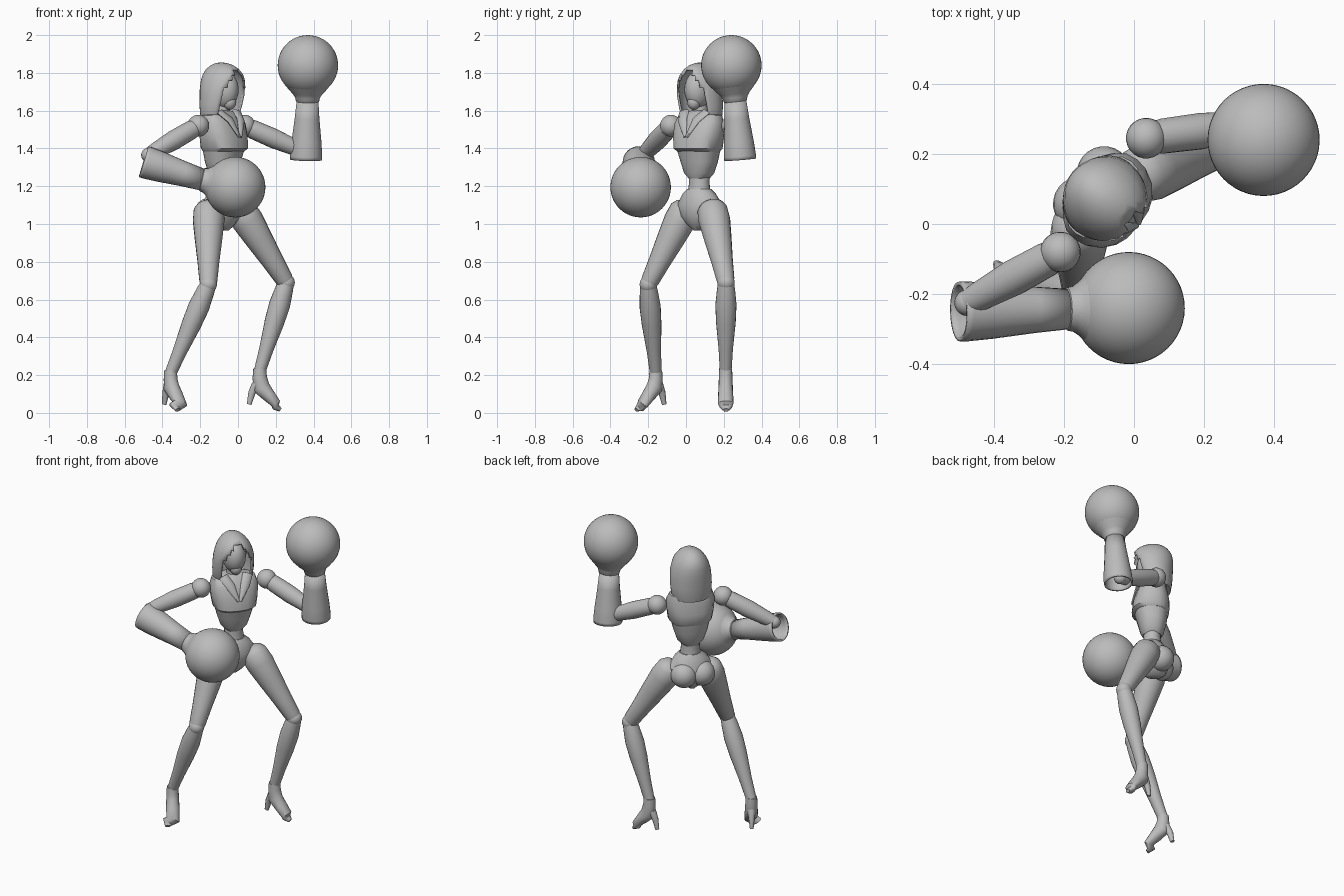
import bpy, bmesh, math
from mathutils import Vector

if "Cube" in bpy.data.objects:
    bpy.data.objects.remove(bpy.data.objects["Cube"])

grey = bpy.data.materials.new("plain grey")
grey.use_nodes = True
grey.diffuse_color = (0.5, 0.5, 0.5, 1)
grey.node_tree.nodes["Principled BSDF"].inputs["Base Color"].default_value = grey.diffuse_color

# The body is turned towards its left: unit vectors along its own axes
YAW = math.radians(52)
LEFT = Vector((math.cos(YAW), math.sin(YAW), 0))
BACK = Vector((-math.sin(YAW), math.cos(YAW), 0))
CENTRE = Vector((-0.08, 0.07, 0))


def body(left, back, z):
    """Point in the turned frame of the torso."""
    return CENTRE + LEFT * left + BACK * back + Vector((0, 0, z))


def finish(name, bm, angle=40):
    bmesh.ops.recalc_face_normals(bm, faces=bm.faces)
    mesh = bpy.data.meshes.new(name)
    bm.to_mesh(mesh)
    bm.free()
    mesh.materials.append(grey)
    obj = bpy.data.objects.new(name, mesh)
    bpy.context.collection.objects.link(obj)
    bpy.ops.object.select_all(action='DESELECT')
    obj.select_set(True)
    bpy.context.view_layer.objects.active = obj
    bpy.ops.object.shade_smooth_by_angle(angle=math.radians(angle))
    return obj


def loft(name, sections, side=LEFT, n=20, power=1.0, caps=True, cut=None, flat=False):
    """Skin rings (centre, half width, half depth) along a path."""
    bm = bmesh.new()
    rings = []
    pts = [Vector(s[0]) for s in sections]
    for i, (p, ru, rv) in enumerate(sections):
        t = (pts[min(i + 1, len(pts) - 1)] - pts[max(i - 1, 0)]).normalized()
        if flat:
            t = Vector((0, 0, 1))
        u = (side - t * side.dot(t)).normalized()
        v = t.cross(u)
        ring = []
        for k in range(n):
            a = math.tau * k / n
            c, s = math.cos(a), math.sin(a)
            c = math.copysign(abs(c) ** power, c)
            s = math.copysign(abs(s) ** power, s)
            ring.append(bm.verts.new(Vector(p) + u * (ru * c) + v * (rv * s)))
        rings.append(ring)
    for a, b in zip(rings, rings[1:]):
        for k in range(n):
            bm.faces.new((a[k], a[(k + 1) % n], b[(k + 1) % n], b[k]))
    if caps:
        bm.faces.new(rings[0])
        bm.faces.new(rings[-1])
    if cut:
        gone = [f for f in bm.faces if cut(f.calc_center_median())]
        bmesh.ops.delete(bm, geom=gone, context='FACES')
    return finish(name, bm)


def limb(name, start, end, radii, **kw):
    """Straight tapered limb, radii given as (fraction, radius)."""
    a, b = Vector(start), Vector(end)
    return loft(name, [(a.lerp(b, t), r, r) for t, r in radii], **kw)


def ball(name, centre, radius, scale=(1, 1, 1), segs=32):
    bm = bmesh.new()
    bmesh.ops.create_uvsphere(bm, u_segments=segs, v_segments=segs // 2, radius=radius)
    for v in bm.verts:
        x, y, z = v.co.x * scale[0], v.co.y * scale[1], v.co.z * scale[2]
        v.co = LEFT * x + BACK * y + Vector((0, 0, z)) + Vector(centre)
    return finish(name, bm, 60)


def thicken(obj, depth):
    mod = obj.modifiers.new("thickness", 'SOLIDIFY')
    mod.thickness = depth
    mod.offset = -1


# Torso: chest, ribcage, waist and pelvis
loft("chest", [(body(0, .01, 1.60), .05, .045), (body(0, .01, 1.575), .13, .07),
               (body(0, 0, 1.53), .145, .088), (body(0, -.005, 1.46), .138, .108),
               (body(0, -.01, 1.40), .128, .11), (body(0, -.005, 1.385), .115, .095)],
     power=.8, flat=True)
loft("ribcage", [(body(0, -.005, 1.40), .118, .10), (body(0, 0, 1.33), .10, .085),
                 (body(0, 0, 1.27), .08, .07), (body(0, 0, 1.24), .05, .055)], power=.85, flat=True)
loft("waist", [(body(0, 0, 1.30), .06, .055), (body(0, 0, 1.22), .056, .05),
               (body(0, 0, 1.15), .065, .06)], flat=True)
loft("pelvis", [(body(0, 0, 1.185), .065, .06), (body(0, 0, 1.16), .095, .075),
                (body(0, .005, 1.10), .135, .095), (body(0, .01, 1.04), .115, .095),
                (body(0, .01, .99), .06, .07), (body(0, .01, .965), .025, .045)], flat=True)
loft("neck", [(body(0, .01, 1.56), .045, .045), (body(0, 0, 1.66), .036, .038)], flat=True)
for s, side in ((1, "left"), (-1, "right")):
    ball(side + "_buttock", body(s * .055, .05, 1.06), .078, segs=24)
    loft(side + "_lapel", [(body(s * .075, -.035, 1.595), .03, .012),
                           (body(s * .045, -.085, 1.55), .028, .012),
                           (body(s * .005, -.115, 1.46), .008, .008)], n=8)

# Head inside an open hood
ball("head", body(0, -.01, 1.71), .1, (.68, .8, 1), 24)
ball("chin", body(0, -.045, 1.645), .045, (.8, .8, .9), 16)


def opening(p):
    """Almond-shaped face opening of the hood."""
    q = p - CENTRE
    forward, sideways = -q.dot(BACK), abs(q.dot(LEFT))
    width = .088 * max(0, min(1, (1.815 - p.z) / .1)) ** .5
    return forward > 0 and sideways < width and p.z < 1.81


hood = loft("hood", [(body(0, .025, 1.55), .108, .085), (body(0, .02, 1.58), .12, .095),
                     (body(0, .013, 1.63), .124, .107), (body(0, .005, 1.68), .123, .117),
                     (body(0, .002, 1.72), .119, .122), (body(0, 0, 1.76), .108, .122),
                     (body(0, 0, 1.79), .095, .115), (body(0, .003, 1.82), .073, .094),
                     (body(0, .006, 1.84), .05, .066), (body(0, .01, 1.852), .025, .033),
                     (body(0, .01, 1.855), .006, .008)],
            n=36, cut=lambda p: opening(p) or p.z == 1.55, flat=True)
hood.data.polygons.foreach_set("use_smooth", [True] * len(hood.data.polygons))
thicken(hood, .012)

# Arms with wide cuffs and ball gloves
arms = {
    "left": dict(shoulder=(.035, .245, 1.52), elbow=(.345, .285, 1.385), mouth=(.36, .287, 1.34),
                 wrist=(.368, .262, 1.65), glove=(.37, .24, 1.84)),
    "right": dict(shoulder=(-.21, -.08, 1.52), elbow=(-.475, -.225, 1.365), mouth=(-.50, -.25, 1.33),
                  wrist=(-.19, -.243, 1.235), glove=(-.015, -.24, 1.195)),
}
for side, a in arms.items():
    ball(side + "_shoulder", a["shoulder"], .058, segs=24)
    limb(side + "_upper_arm", a["shoulder"], a["elbow"],
         [(0, .042), (.15, .05), (.5, .052), (.85, .043), (1, .036)])
    ball(side + "_elbow", a["elbow"], .038, segs=20)
    limb(side + "_forearm", a["elbow"], a["wrist"], [(0, .036), (.4, .045), (1, .04)])
    cuff = limb(side + "_cuff", a["mouth"], a["wrist"],
                [(0, .085), (.06, .086), (.3, .08), (.7, .066), (1, .058)], n=24, caps=False)
    thicken(cuff, .01)
    limb(side + "_glove_neck", a["wrist"], a["glove"],
         [(-.05, .05), (0, .062), (.1, .066), (.2, .078), (.35, .105), (.5, .125)], n=24)
    ball(side + "_glove", a["glove"], .16, segs=48)

# Legs with heeled shoes
legs = {
    "left": dict(hip=(.015, .14, 1.075), knee=(.255, .212, .69), ankle=(.115, .21, .22),
                 toe=(.225, .212, .015)),
    "right": dict(hip=(-.155, -.005, 1.075), knee=(-.157, -.2, .68), ankle=(-.357, -.16, .21),
                  toe=(-.32, -.262, .015)),
}
for side, g in legs.items():
    limb(side + "_thigh", g["hip"], g["knee"],
         [(-.1, .035), (-.06, .062), (0, .08), (.15, .084), (.4, .073), (.7, .058), (.95, .048), (1, .042)])
    ball(side + "_knee", g["knee"], .046, segs=24)
    limb(side + "_shin", g["knee"], g["ankle"],
         [(0, .042), (.08, .048), (.25, .056), (.45, .052), (.75, .038), (1, .031)])
    ankle, toe = Vector(g["ankle"]), Vector(g["toe"])
    heading = Vector((1, .0, 0)) if side == "left" else Vector((.6, -.8, 0))
    across = heading.cross(Vector((0, 0, 1)))
    up = Vector((0, 0, 1))
    base = Vector((ankle.x, ankle.y, 0))
    loft(side + "_shoe", [(ankle + up * .015, .034, .034), (ankle - up * .03, .036, .038),
                          (base + heading * .008 + up * .135, .038, .046),
                          (base + heading * .045 + up * .095, .04, .036),
                          (base + heading * .085 + up * .05, .041, .026),
                          (toe - heading * .025 + up * .016, .034, .02),
                          (toe, .016, .01)], side=across, n=16)
    loft(side + "_heel", [(base - heading * .018 + up * .15, .026, .026),
                          (base - heading * .042 + up * .105, .018, .02),
                          (base - heading * .056 + up * .045, .011, .013)],
         side=across, n=10)
